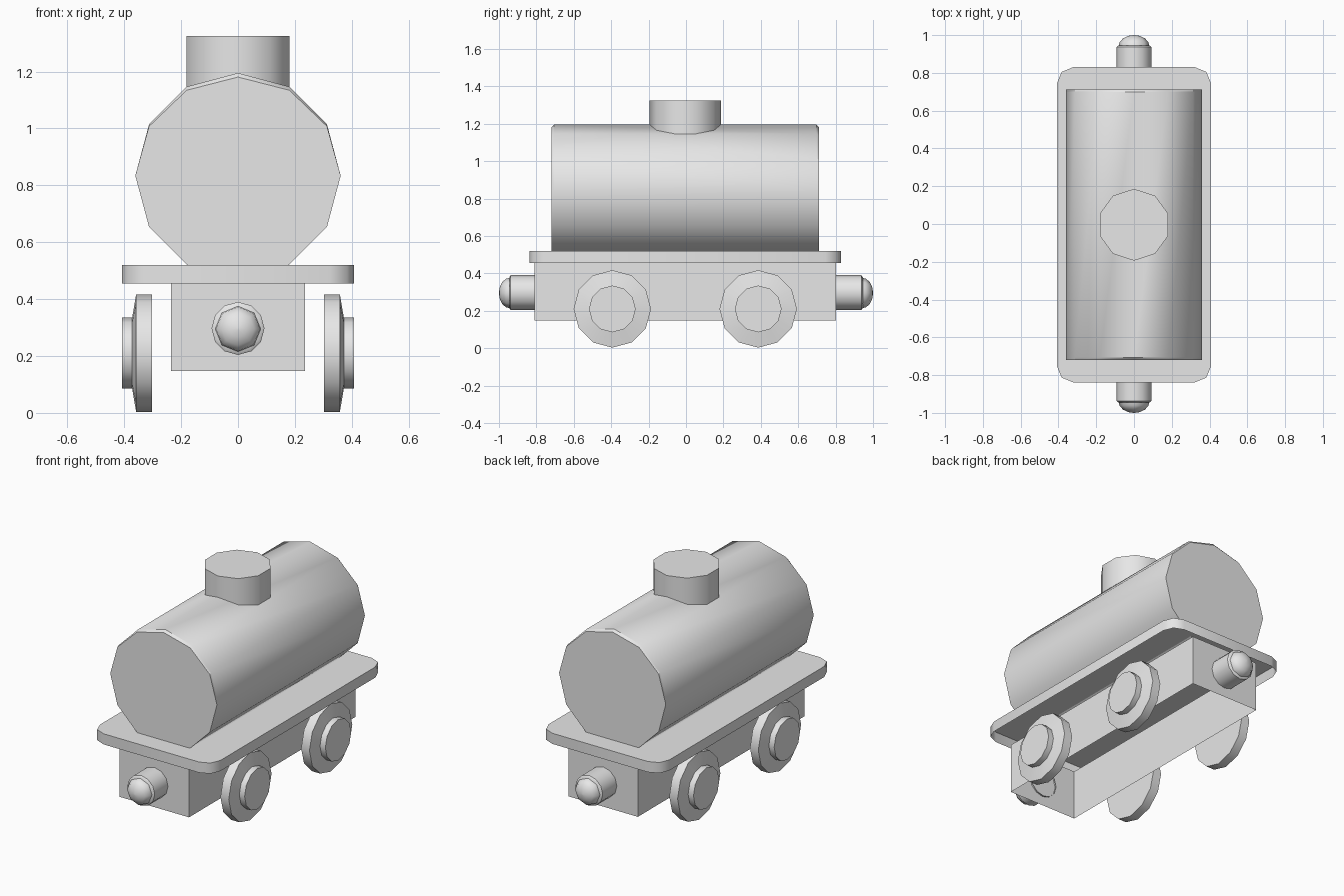
import bpy, bmesh
from math import sin, cos, pi, radians
from mathutils import Vector

cube = bpy.data.objects.get("Cube")
if cube:
    bpy.data.objects.remove(cube, do_unlink=True)

grey = bpy.data.materials.new("plain_grey")
grey.use_nodes = True
grey.diffuse_color = (0.8, 0.8, 0.8, 1)
grey.node_tree.nodes["Principled BSDF"].inputs["Base Color"].default_value = (0.8, 0.8, 0.8, 1)

X, Y, Z = Vector((1, 0, 0)), Vector((0, 1, 0)), Vector((0, 0, 1))
SHIFT = -0.004  # the body sits slightly towards the front


def finish(name, bm, angle):
    bmesh.ops.recalc_face_normals(bm, faces=bm.faces)
    mesh = bpy.data.meshes.new(name)
    bm.to_mesh(mesh)
    bm.free()
    mesh.materials.append(grey)
    mesh.shade_smooth()
    mesh.set_sharp_from_angle(angle=radians(angle))
    obj = bpy.data.objects.new(name, mesh)
    bpy.context.collection.objects.link(obj)
    return obj


def loft(bm, rings, cap_start=True, cap_end=True):
    """Bridge rings of points and optionally close the ends."""
    loops = [[bm.verts.new(p) for p in ring] for ring in rings]
    for a, b in zip(loops, loops[1:]):
        for i in range(len(a)):
            j = (i + 1) % len(a)
            bm.faces.new((a[i], a[j], b[j], b[i]))
    if cap_start:
        bm.faces.new(loops[0])
    if cap_end:
        bm.faces.new(loops[-1])
    return loops


def turned(name, origin, axis, up, sides, profile, cap_start=True, angle=40):
    """Turned part from (radius, distance along axis) pairs."""
    side = axis.cross(up)
    bm = bmesh.new()
    turns = [2 * pi * i / sides for i in range(sides)]
    rings = [[Vector(origin) + axis * d + (up * cos(t) + side * sin(t)) * r
              for t in turns] for r, d in profile]
    loft(bm, rings, cap_start)
    return finish(name, bm, angle)


# Tank: barrel whose end caps slope back along the upper edge
tank_z = 0.834
tank = turned("tank", (0, SHIFT, tank_z), Y, Z, 12,
              [(0.361, -0.715), (0.361, -0.702), (0.361, 0.702), (0.361, 0.715)], angle=31)
for v in tank.data.vertices:
    if abs(v.co.y - SHIFT) > 0.71 and v.co.z > tank_z:
        v.co.z = tank_z + (v.co.z - tank_z) * 0.96
tank.data.set_sharp_from_angle(angle=radians(31))

# Filler dome on top of the tank
turned("filler_dome", (0, SHIFT, 0), Z, Y, 10, [(0.19, 1.12), (0.19, 1.325)], cap_start=False)

# Deck: rounded plate with an open underside
half_x, half_y, radius = 0.408, 0.834, 0.085
outline = []
for quarter, (sx, sy) in enumerate([(1, 1), (-1, 1), (-1, -1), (1, -1)]):
    for step in range(3):
        t = quarter * pi / 2 + step * pi / 4
        outline.append((sx * (half_x - radius) + radius * cos(t),
                        sy * (half_y - radius) + radius * sin(t) + SHIFT))
bm = bmesh.new()
loft(bm, [[(x, y, z) for x, y in outline] for z in (0.455, 0.52)], cap_start=False)
finish("deck", bm, 50)

# Chassis: four walls, open above and below
corners = [(0.235, 0.805), (-0.235, 0.805), (-0.235, -0.805), (0.235, -0.805)]
bm = bmesh.new()
loft(bm, [[(x, y + SHIFT, z) for x, y in corners] for z in (0.147, 0.455)], False, False)
finish("chassis", bm, 30)

# Wheels: rim, shallow cone and hub
for side_name, sx in (("left", 1), ("right", -1)):
    for end_name, y in (("front", -0.39), ("back", 0.39)):
        turned(f"{end_name}_{side_name}_wheel", (0, y + SHIFT, 0.21), X * sx, Z, 12,
               [(0.207, 0.302), (0.207, 0.358), (0.125, 0.372), (0.125, 0.408)])

# Couplers: sleeve and rounded tip at each end
for end_name, sy in (("front", -1), ("back", 1)):
    turned(f"{end_name}_coupler_sleeve", (0, 0, 0.297), Y * sy, Z, 12,
           [(0.093, 0.8), (0.093, 0.937), (0.083, 0.945)], cap_start=False)
    turned(f"{end_name}_coupler_tip", (0, 0, 0.295), Y * sy, Z, 8,
           [(0.081, 0.94), (0.077, 0.962), (0.058, 0.983), (0.03, 0.996), (0.004, 1.0)],
           cap_start=False, angle=60)
